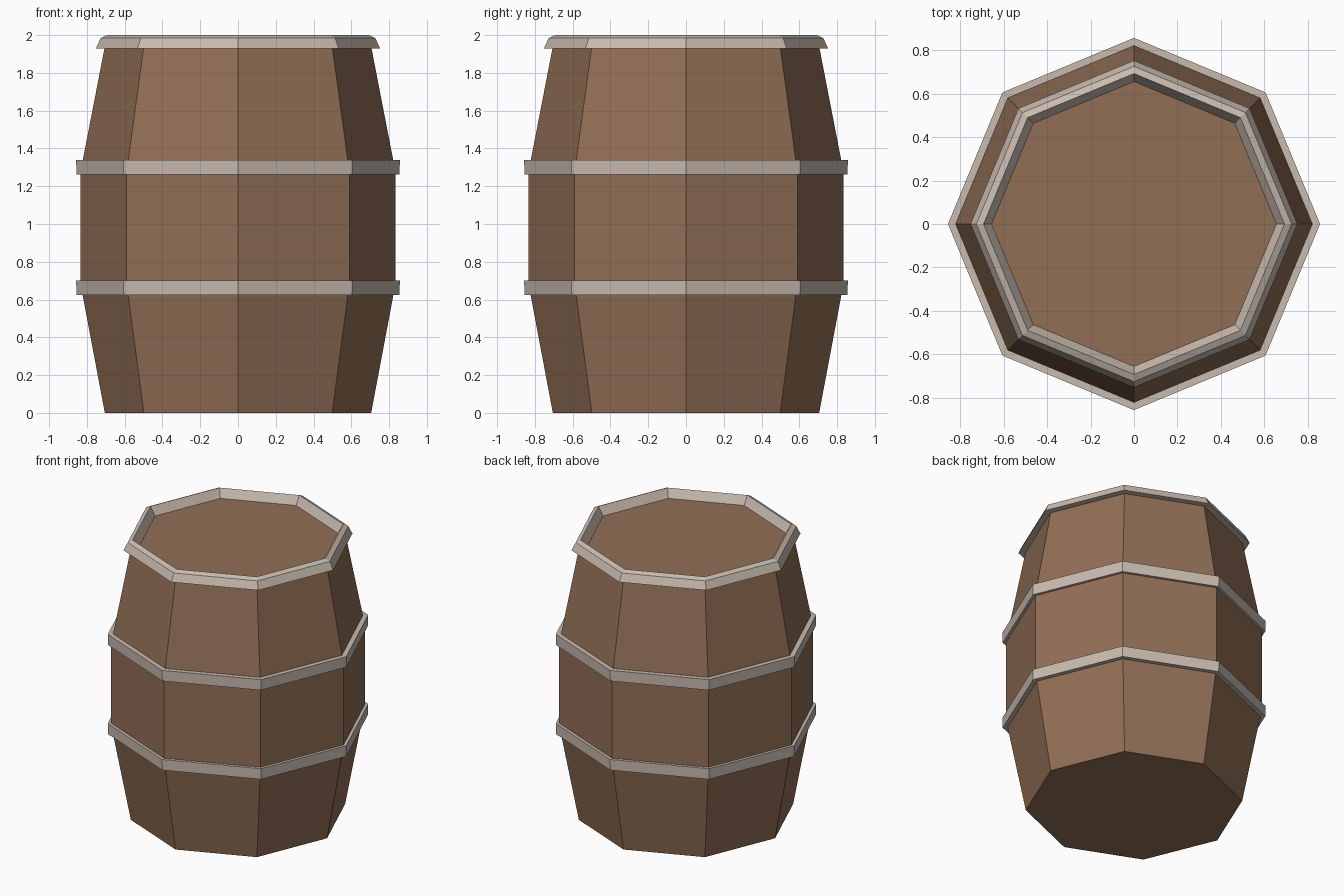
import bpy
import bmesh
from math import cos, sin, tau

SIDES = 8

cube = bpy.data.objects.get("Cube")
if cube:
    bpy.data.objects.remove(cube, do_unlink=True)


def make_material(name, rgb):
    mat = bpy.data.materials.new(name)
    mat.use_nodes = True
    mat.diffuse_color = (*rgb, 1)
    mat.node_tree.nodes["Principled BSDF"].inputs["Base Color"].default_value = (*rgb, 1)
    return mat


def lathe(name, profile, mat, closed):
    """Spin (radius, height) points into an octagonal part.
    A closed profile makes a hoop, an open one gets end caps."""
    bm = bmesh.new()
    rings = [[bm.verts.new((r * cos(tau * i / SIDES), r * sin(tau * i / SIDES), z))
              for i in range(SIDES)] for r, z in profile]
    pairs = list(zip(rings, rings[1:]))
    if closed:
        pairs.append((rings[-1], rings[0]))
    else:
        bm.faces.new(rings[0])
        bm.faces.new(rings[-1])
    for low, high in pairs:
        for i in range(SIDES):
            j = (i + 1) % SIDES
            bm.faces.new((low[i], low[j], high[j], high[i]))
    bmesh.ops.recalc_face_normals(bm, faces=bm.faces)
    mesh = bpy.data.meshes.new(name)
    bm.to_mesh(mesh)
    bm.free()
    mesh.materials.append(mat)
    obj = bpy.data.objects.new(name, mesh)
    bpy.context.collection.objects.link(obj)
    return obj


wood = make_material("brown wood", (0.287, 0.159, 0.093))
metal = make_material("pale grey metal", (0.58, 0.495, 0.43))

# Wooden body with flat lid and base
lathe("barrel_body", [(0.705, 0), (0.835, 0.69), (0.835, 1.27), (0.705, 1.94)],
      wood, closed=False)

# Two hoops around the belly
for name, z in (("lower_hoop", 0.625), ("upper_hoop", 1.262)):
    lathe(name, [(0.8, z), (0.855, z), (0.857, z + 0.077), (0.8, z + 0.077)],
          metal, closed=True)

# Bevelled rim around the lid
lathe("top_rim", [(0.65, 1.93), (0.753, 1.93), (0.726, 1.985), (0.693, 2.0)],
      metal, closed=True)
